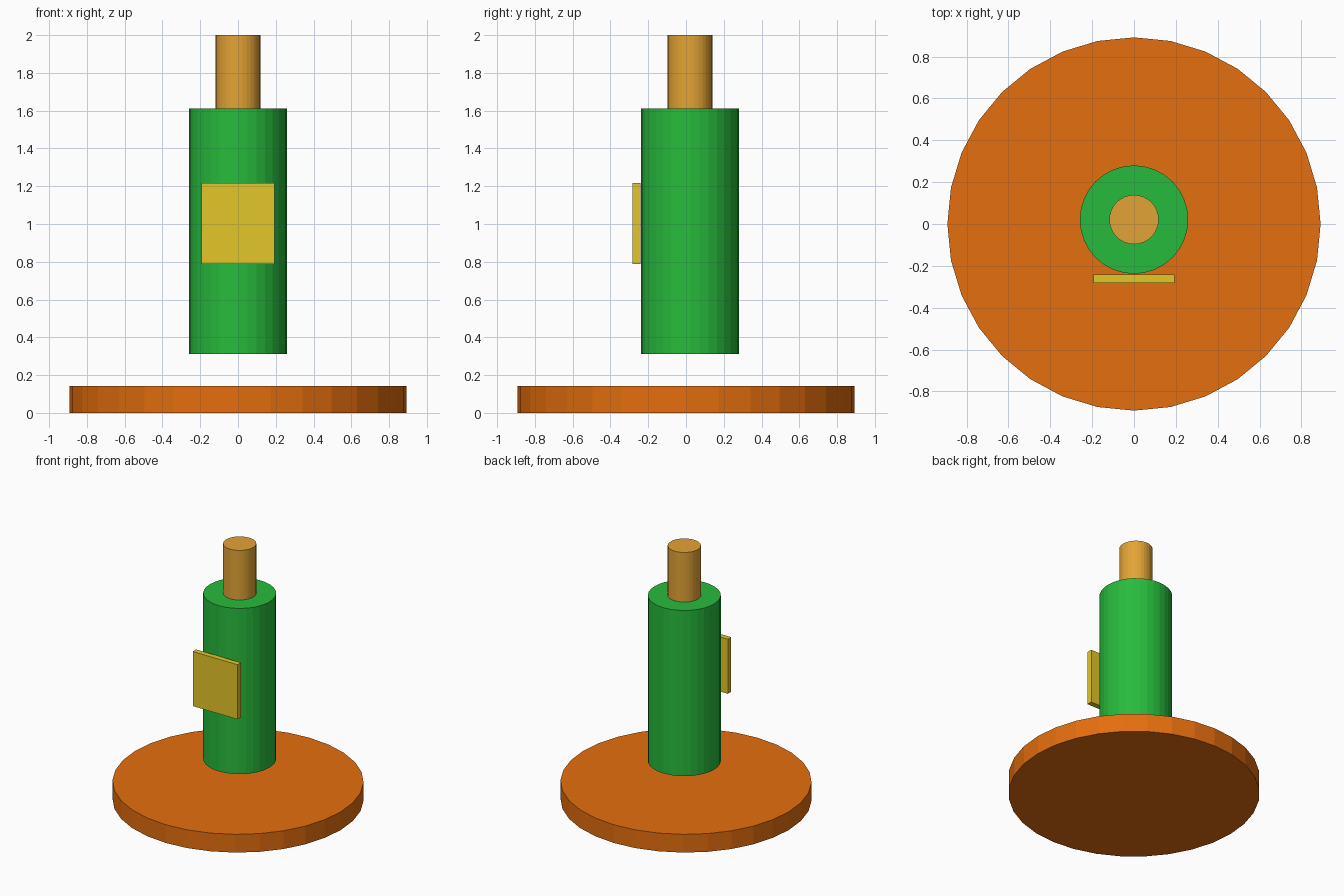
import bpy
import math

if "Cube" in bpy.data.objects:
    bpy.data.objects.remove(bpy.data.objects["Cube"])


def material(name, rgb):
    """Flat colour from 0-255 sRGB values, stored as linear."""
    def lin(c):
        c /= 255
        return c / 12.92 if c <= 0.04045 else ((c + 0.055) / 1.055) ** 2.4
    m = bpy.data.materials.new(name)
    m.diffuse_color = (*[lin(c) for c in rgb], 1)
    m.use_nodes = True
    m.node_tree.nodes["Principled BSDF"].inputs["Base Color"].default_value = m.diffuse_color
    return m


def cylinder(name, radius, z0, z1, y, mat):
    bpy.ops.mesh.primitive_cylinder_add(
        vertices=32, radius=radius, depth=z1 - z0, location=(0, y, (z0 + z1) / 2))
    ob = bpy.context.object
    ob.name = name
    ob.data.materials.append(mat)
    return ob


orange = material("orange", (228, 110, 14))
green = material("green", (39, 187, 60))
amber = material("amber", (228, 164, 54))
yellow = material("yellow", (228, 198, 40))

AXIS_Y = 0.021  # body and rod sit slightly behind the base centre

# Round base, with the body floating above it and a rod on top
cylinder("base", 0.892, 0.0, 0.143, 0, orange)
cylinder("body", 0.259, 0.312, 1.611, AXIS_Y, green)
cylinder("top_rod", 0.118, 1.611, 2.0, AXIS_Y, amber)

# Thin square plate on the front of the body
bpy.ops.mesh.primitive_cube_add(size=1, location=(0, -0.262, 1.003))
plate = bpy.context.object
plate.name = "front_plate"
plate.scale = (0.388, 0.042, 0.428)
bpy.ops.object.transform_apply(location=False, rotation=False, scale=True)
plate.data.materials.append(yellow)
